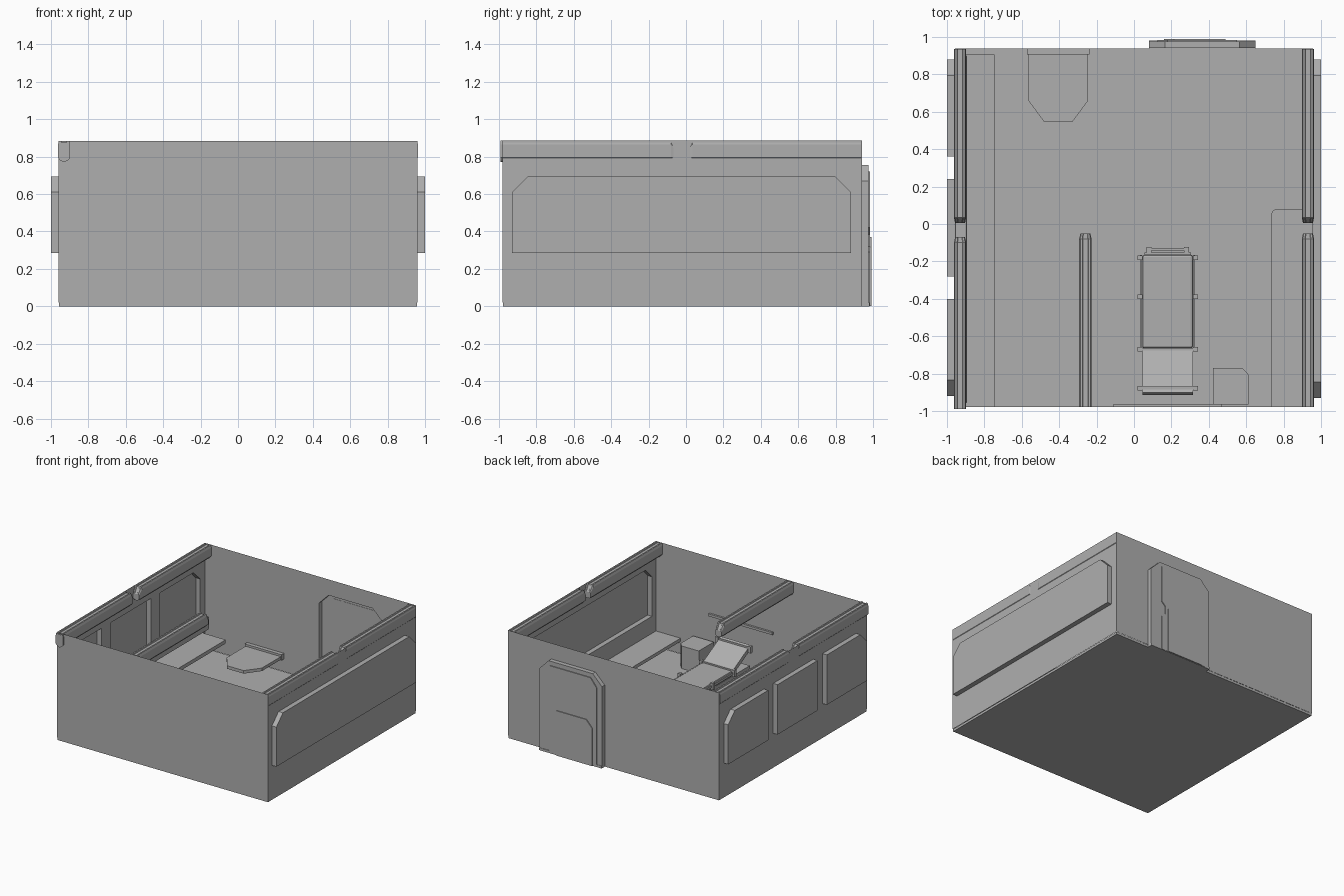
import bpy, bmesh, math
from mathutils import Vector

if "Cube" in bpy.data.objects:
    bpy.data.objects.remove(bpy.data.objects["Cube"])

X, Y0, Y1, BASE, TOP = 0.96, -0.98, 0.94, 0.02, 0.885

grey = bpy.data.materials.new("dark_grey")
grey.diffuse_color = (0.43, 0.43, 0.43, 1)
grey.use_nodes = True
grey.node_tree.nodes["Principled BSDF"].inputs["Base Color"].default_value = grey.diffuse_color


def finish(name, bm):
    bmesh.ops.remove_doubles(bm, verts=bm.verts, dist=0.0005)
    bmesh.ops.recalc_face_normals(bm, faces=bm.faces)
    me = bpy.data.meshes.new(name)
    bm.to_mesh(me)
    bm.free()
    me.materials.append(grey)
    ob = bpy.data.objects.new(name, me)
    bpy.context.collection.objects.link(ob)
    return ob


def loft(name, rings):
    """Closed solid through equally sized rings of points."""
    bm = bmesh.new()
    vs = [[bm.verts.new(p) for p in r] for r in rings]
    n = len(vs[0])
    for a, b in zip(vs, vs[1:]):
        for i in range(n):
            bm.faces.new((a[i], a[(i + 1) % n], b[(i + 1) % n], b[i]))
    bm.faces.new(vs[0])
    bm.faces.new(vs[-1])
    return finish(name, bm)


def slab(name, outline, z0, z1):
    return loft(name, [[(x, y, z) for x, y in outline] for z in (z0, z1)])


def panel(name, outline, y0, y1):
    return loft(name, [[(x, y, z) for x, z in outline] for y in (y0, y1)])


def box(name, x0, x1, y0, y1, z0, z1, bevel=0):
    ob = slab(name, [(x0, y0), (x1, y0), (x1, y1), (x0, y1)], z0, z1)
    if bevel:
        m = ob.modifiers.new("bevel", 'BEVEL')
        m.width, m.segments = bevel, 2
    return ob


# Room shell: thin walls whose window and door recesses push outward
shell = bmesh.new()


def wall(place, outer, holes=(), depth=0.04):
    edges = []
    for n, loop in enumerate([outer, *holes]):
        near = [shell.verts.new(place(u, v, 0)) for u, v in loop]
        k = len(near)
        edges += [shell.edges.new((near[i], near[(i + 1) % k])) for i in range(k)]
        if n:
            recess(place, loop, depth, True)
    nrm = Vector(place(0, 0, 1)) - Vector(place(0, 0, 0))
    bmesh.ops.triangle_fill(shell, edges=edges, use_beauty=True, normal=nrm)


def recess(place, loop, depth, closed):
    near = [shell.verts.new(place(u, v, 0)) for u, v in loop]
    far = [shell.verts.new(place(u, v, depth)) for u, v in loop]
    k = len(loop)
    for i in range(k if closed else k - 1):
        j = (i + 1) % k
        shell.faces.new((near[i], near[j], far[j], far[i]))
    shell.faces.new(far)


def window(y0, y1, cut0, cut1):
    p = [(y0, 0.285), (y1, 0.285)]
    p += [(y1, 0.61), (y1 - 0.085, 0.695)] if cut1 else [(y1, 0.695)]
    p += [(y0 + 0.085, 0.695), (y0, 0.61)] if cut0 else [(y0, 0.695)]
    return p


side = [(Y0, BASE), (Y1, BASE), (Y1, TOP), (Y0, TOP)]
wall(lambda u, v, d: (X + d, u, v), side, [window(-0.93, 0.88, 1, 1)])
wall(lambda u, v, d: (-X - d, u, v), side,
     [window(-0.92, -0.40, 1, 0), window(-0.28, 0.24, 0, 0), window(0.36, 0.88, 0, 1)])
wall(lambda u, v, d: (u, Y0 - d, v), [(-X, BASE), (X, BASE), (X, TOP), (-X, TOP)])
door = [(0.08, BASE), (0.08, 0.67), (0.165, 0.755), (0.565, 0.755), (0.65, 0.67), (0.65, BASE)]


def back(u, v, d):
    return (u, Y1 + d, v)


wall(back, [(-X, BASE), *door, (X, BASE), (X, TOP), (-X, TOP)])
recess(back, door, 0.036, False)
finish("room_shell", shell)

# Floor and door sill
box("floor", -0.957, 0.957, -0.978, 0.938, 0, 0.02)
box("door_sill", 0.08, 0.65, 0.93, 0.98, 0, 0.02)

# Door leaf, stepped outward, with a jogged edge and a lower panel
panel("door_leaf", [(0.125, 0.002), (0.125, 0.65), (0.18, 0.72), (0.55, 0.72), (0.55, 0.42),
                    (0.515, 0.385), (0.515, 0.32), (0.55, 0.29), (0.55, 0.002)], 0.974, 0.983)
panel("door_lower_panel", [(0.16, 0.002), (0.16, 0.31), (0.215, 0.37), (0.49, 0.37),
                           (0.49, 0.002)], 0.98, 0.99)

# Overhead rails: rounded underside, grooved top, tapered inner end
PROFILE = [(-0.033, 0.865), (-0.033, 0.795), (-0.02, 0.779), (0, 0.772), (0.02, 0.779),
           (0.033, 0.795), (0.033, 0.865), (0.027, 0.885), (0.016, 0.885), (0.013, 0.877),
           (-0.013, 0.877), (-0.016, 0.885), (-0.027, 0.885)]


def rail(name, xc, y_wall, y_tip):
    s = math.copysign(0.03, y_wall - y_tip)
    rings = [(y_wall, 1, 1), (y_tip + s, 1, 1), (y_tip, 0.8, 0.5)]
    return loft(name, [[(xc + u * ku, y, 0.785 + (z - 0.785) * kz) for u, z in PROFILE]
                       for y, ku, kz in rings])


rail("rail_left_front", -0.93, -0.99, -0.07)
rail("rail_left_rear", -0.93, 0.935, 0.005)
rail("rail_right_front", 0.93, -0.978, -0.05)
rail("rail_right_rear", 0.93, 0.935, 0.005)
rail("rail_centre", -0.26, -0.978, -0.05)

# Long bench on the left wall with its back cushion
box("bench_seat", -0.958, -0.745, -0.979, 0.905, 0.13, 0.16)
box("bench_back", -0.958, -0.892, -0.96, 0.905, 0.205, 0.315, 0.012)

# Counter on the right wall with one rounded corner
arc = [(0.765 - 0.03 * math.cos(a), 0.05 + 0.03 * math.sin(a))
       for a in [i * math.pi / 10 for i in range(6)]]
slab("counter_top", [(0.958, -0.979), (0.735, -0.979), *arc, (0.958, 0.08)], 0.12, 0.147)

# Chamfered wall table at the back with a raised rear lip
slab("wall_table", [(-0.565, 0.935), (-0.565, 0.66), (-0.48, 0.545), (-0.33, 0.545),
                    (-0.245, 0.66), (-0.245, 0.935)], 0.13, 0.155)
box("wall_table_lip", -0.572, -0.238, 0.905, 0.937, 0.125, 0.172)

# Thin bar on the front wall
box("wall_bar", -0.11, 0.47, -0.978, -0.962, 0.405, 0.425)

# Bedside cabinet with one cut corner
slab("cabinet", [(0.423, -0.965), (0.612, -0.965), (0.612, -0.805), (0.58, -0.77),
                 (0.423, -0.77)], 0.02, 0.205)

# Bed: base, mattress, tilted head section, side rails
CX = 0.18
box("bed_base", 0.08, 0.28, -0.82, -0.24, 0.02, 0.10)
box("bed_frame", 0.05, 0.31, -0.90, -0.165, 0.10, 0.135)
box("mattress", 0.045, 0.315, -0.665, -0.165, 0.135, 0.185, 0.012)
head = [(-0.67, 0.145), (-0.67, 0.182), (-0.90, 0.305), (-0.915, 0.275)]
loft("mattress_head", [[(x, y, z) for y, z in head] for x in (0.045, 0.315)])
box("head_bar", 0.035, 0.325, -0.885, -0.87, 0.285, 0.303)
box("hinge_bar", 0.035, 0.325, -0.677, -0.663, 0.175, 0.192)
for s, tag in ((-1, "left"), (1, "right")):
    xr = CX + s * 0.142
    box("bed_rail_" + tag, xr - 0.005, xr + 0.005, -0.67, -0.165, 0.155, 0.175)
    for i, (y, z) in enumerate([(-0.18, 0.165), (-0.39, 0.165), (-0.67, 0.165), (-0.878, 0.28)]):
        xb = CX + s * 0.148
        box(f"bed_bracket_{tag}_{i}", xb - 0.013, xb + 0.013, y - 0.012, y + 0.012,
            z - 0.025, z + 0.03)
    for y in (-0.84, -0.22):
        box("bed_leg_" + tag, CX + s * 0.11 - 0.015, CX + s * 0.11 + 0.015,
            y - 0.015, y + 0.015, 0.02, 0.10)
    xp = CX + s * 0.1
    box("foot_post_" + tag, xp - 0.014, xp + 0.014, -0.165, -0.122, 0.15, 0.195)
box("foot_board", 0.055, 0.305, -0.167, -0.152, 0.11, 0.20)
box("foot_rail", 0.065, 0.295, -0.142, -0.128, 0.175, 0.193)
